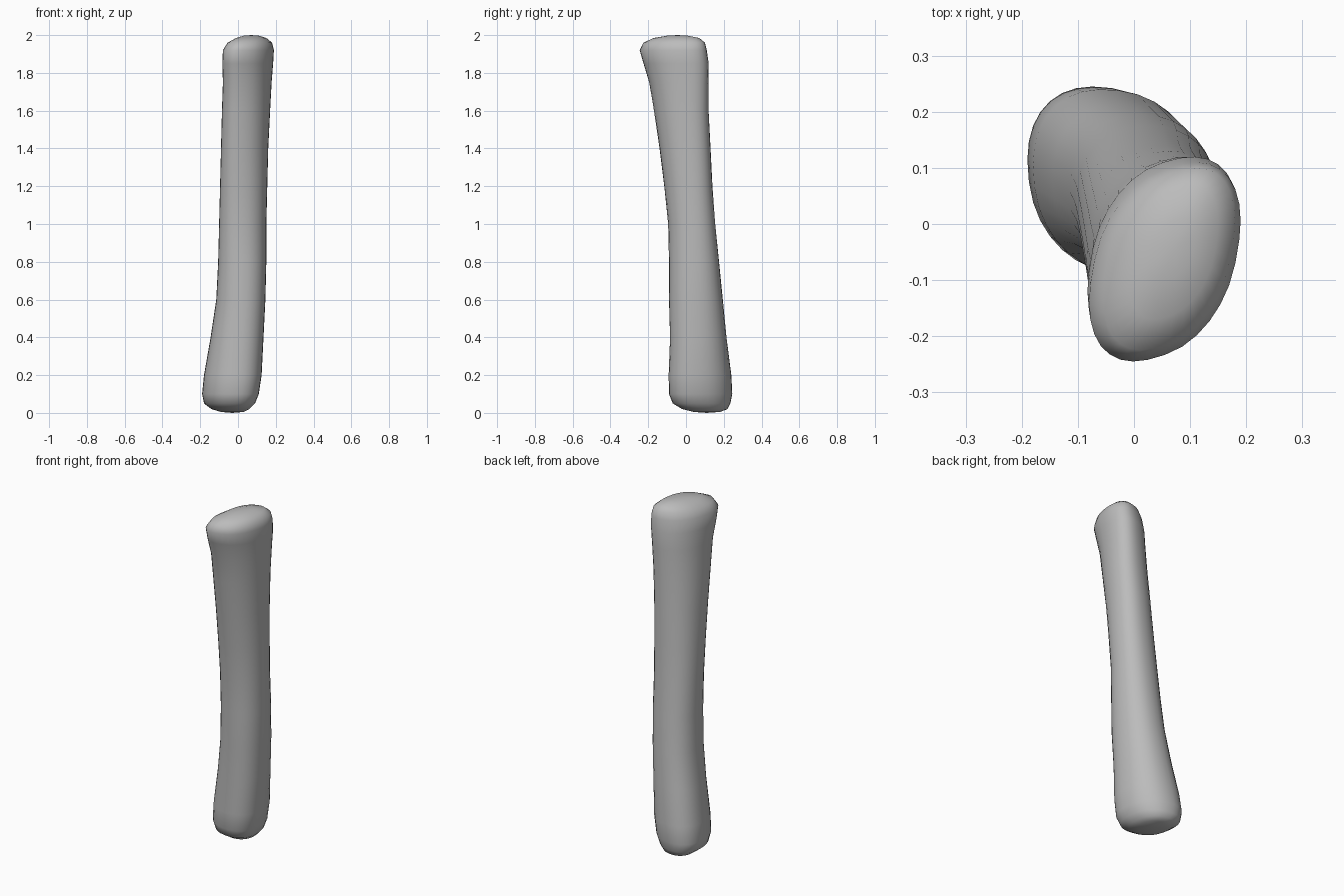
import bpy, bmesh
from math import sin, cos, asin, pi, copysign

cube = bpy.data.objects.get("Cube")
if cube:
    bpy.data.objects.remove(cube, do_unlink=True)

SIDES = 32

# Cross-sections: height, x min, x max, y min, y max
SECTIONS = [
    (0.005, -0.09, 0.03, 0.04, 0.18),
    (0.02, -0.14, 0.06, -0.02, 0.22),
    (0.05, -0.18, 0.09, -0.07, 0.235),
    (0.1, -0.19, 0.11, -0.09, 0.245),
    (0.2, -0.18, 0.125, -0.092, 0.24),
    (0.4, -0.145, 0.135, -0.085, 0.215),
    (0.6, -0.115, 0.145, -0.09, 0.195),
    (0.8, -0.105, 0.15, -0.09, 0.175),
    (1.0, -0.1, 0.15, -0.095, 0.155),
    (1.2, -0.095, 0.155, -0.115, 0.14),
    (1.4, -0.09, 0.16, -0.14, 0.13),
    (1.6, -0.085, 0.17, -0.17, 0.12),
    (1.75, -0.08, 0.178, -0.195, 0.12),
    (1.85, -0.083, 0.186, -0.225, 0.12),
    (1.92, -0.08, 0.19, -0.245, 0.11),
    (1.96, -0.055, 0.18, -0.225, 0.1),
    (1.985, -0.01, 0.15, -0.17, 0.07),
    (1.997, 0.03, 0.11, -0.1, 0.01),
]


def soften(value):
    """Push a circular coordinate slightly toward a rounded box."""
    return copysign(abs(value) ** 0.9, value)


def section_ring(bm, z, x0, x1, y0, y1):
    """Slanted oval whose lean turns from the foot to the head."""
    lean = asin(-0.22 + 0.62 * z / 2)
    ring = []
    for i in range(SIDES):
        t = 2 * pi * i / SIDES
        x = (x0 + x1) / 2 + (x1 - x0) / 2 * soften(cos(t))
        y = (y0 + y1) / 2 + (y1 - y0) / 2 * soften(sin(t + lean))
        ring.append(bm.verts.new((x, y, z)))
    return ring


def close_end(bm, ring, z):
    """Fan the end ring to a central tip."""
    tip = bm.verts.new((sum(v.co.x for v in ring) / SIDES,
                        sum(v.co.y for v in ring) / SIDES, z))
    for i in range(SIDES):
        bm.faces.new((ring[i], ring[(i + 1) % SIDES], tip))


# Plain grey material
grey = bpy.data.materials.new("stone_grey")
grey.use_nodes = True
colour = (0.5, 0.5, 0.5, 1)
grey.diffuse_color = colour
grey.node_tree.nodes["Principled BSDF"].inputs["Base Color"].default_value = colour

# Shaft with flared, rounded ends
bm = bmesh.new()
rings = [section_ring(bm, *s) for s in SECTIONS]
for low, high in zip(rings, rings[1:]):
    for i in range(SIDES):
        j = (i + 1) % SIDES
        bm.faces.new((low[i], low[j], high[j], high[i]))
close_end(bm, rings[0], 0)
close_end(bm, rings[-1], 2)
bmesh.ops.recalc_face_normals(bm, faces=bm.faces)
for face in bm.faces:
    face.smooth = True

mesh = bpy.data.meshes.new("bone_shaft")
bm.to_mesh(mesh)
bm.free()
mesh.materials.append(grey)
shaft = bpy.data.objects.new("bone_shaft", mesh)
bpy.context.collection.objects.link(shaft)
